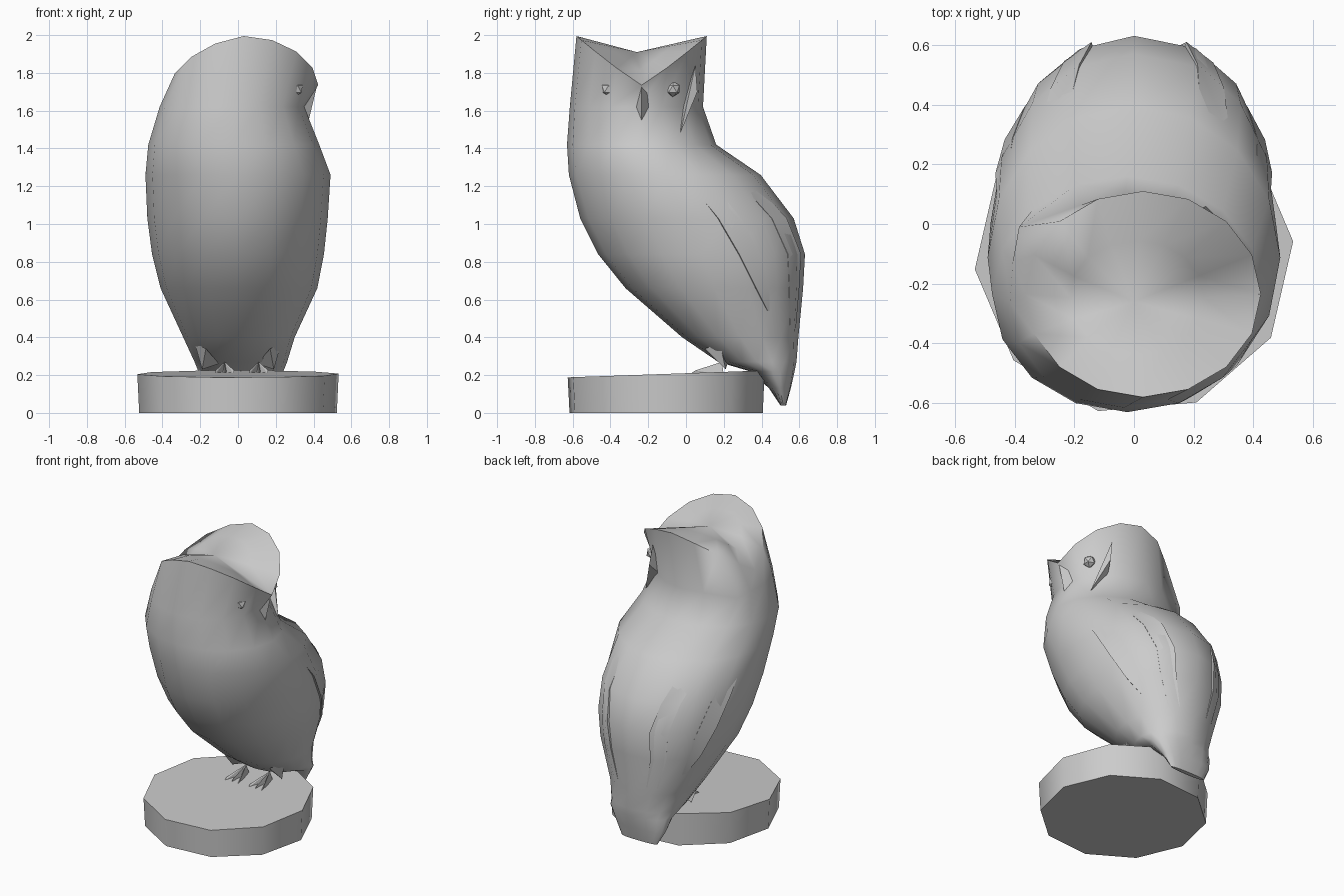
import bpy, bmesh, math
from mathutils import Vector

if "Cube" in bpy.data.objects:
    bpy.data.objects.remove(bpy.data.objects["Cube"], do_unlink=True)

stone = bpy.data.materials.new("plain grey")
stone.use_nodes = True
GREY = (0.6, 0.6, 0.6, 1)
stone.diffuse_color = GREY
stone.node_tree.nodes["Principled BSDF"].inputs["Base Color"].default_value = GREY
SIDES = 16


def make(name, bm, angle=35):
    bmesh.ops.recalc_face_normals(bm, faces=bm.faces)
    mesh = bpy.data.meshes.new(name)
    bm.to_mesh(mesh)
    bm.free()
    ob = bpy.data.objects.new(name, mesh)
    bpy.context.collection.objects.link(ob)
    mesh.materials.append(stone)
    bpy.ops.object.select_all(action="DESELECT")
    ob.select_set(True)
    bpy.context.view_layer.objects.active = ob
    bpy.ops.object.shade_smooth_by_angle(angle=math.radians(angle))
    return ob


# Body sections: z, left x, right x, front y, back y
SECTIONS = [
    (0.04, -0.14, 0.13, 0.50, 0.53),
    (0.13, -0.19, 0.18, 0.44, 0.555),
    (0.22, -0.21, 0.24, 0.34, 0.575),
    (0.27, -0.23, 0.26, 0.17, 0.585),
    (0.40, -0.29, 0.30, -0.02, 0.595),
    (0.66, -0.41, 0.42, -0.32, 0.62),
    (0.84, -0.455, 0.455, -0.465, 0.63),
    (1.03, -0.48, 0.475, -0.56, 0.57),
    (1.26, -0.49, 0.49, -0.62, 0.395),
    (1.42, -0.475, 0.43, -0.63, 0.16),
    (1.62, -0.415, 0.35, -0.615, 0.09),
]


def section(z):
    for a, b in zip(SECTIONS, SECTIONS[1:]):
        if a[0] <= z <= b[0]:
            f = (z - a[0]) / (b[0] - a[0])
            return [p + (q - p) * f for p, q in zip(a, b)]


def point(z, t, grow=1.0):
    z, x0, x1, y0, y1 = section(z)
    c, s = math.cos(t), math.sin(t)
    # The back is squarer where the folded wings and tail lie
    power = 0.82 if s > 0 and (z < 0.7 or (c > 0 and z < 1.1)) else 1
    c = math.copysign(abs(c) ** power, c)
    return Vector(((x0 + x1) / 2 + grow * (x1 - x0) / 2 * c,
                   (y0 + y1) / 2 + grow * (y1 - y0) / 2 * s, z))


# Body and head: one loft, ending in a saddle crown with two ear tips
bm = bmesh.new()
angles = [math.tau * i / SIDES for i in range(SIDES)]
rings = [[bm.verts.new(point(s[0], t)) for t in angles] for s in SECTIONS]
# Shoulder corner at the nape
rings[-1][6].co = (-0.385, -0.01, 1.61)
rings[-1][7].co.x -= 0.02
# Brow line in front, lower rounded edge behind, then a rounded crown
centre = Vector((0, -0.26, 1.91))
brow, dome = [], []
for t in angles:
    c, s = math.cos(t), abs(math.sin(t))
    edge = Vector((0.03 + 0.395 * c, -0.235 + 0.345 * math.sin(t), 1.735 + 0.26 * s ** 1.1))
    back = max(0, -c) * (0.4 + 0.6 * s)
    edge.z -= 0.05 * back
    brow.append(bm.verts.new(edge))
    dome.append(bm.verts.new(edge.lerp(centre, 0.45) + Vector((-0.03, 0, 0.035)) * back))
rings += [brow, dome]
for low, high in zip(rings, rings[1:]):
    for i in range(SIDES):
        j = (i + 1) % SIDES
        bm.faces.new((low[i], low[j], high[j], high[i]))
bm.faces.new(rings[0])
crown = bm.verts.new(centre)
for i in range(SIDES):
    bm.faces.new((dome[i], dome[(i + 1) % SIDES], crown))
make("owl_body", bm, 58)


def hull(name, points):
    bm = bmesh.new()
    for p in points:
        bm.verts.new(p)
    bmesh.ops.convex_hull(bm, input=bm.verts)
    return make(name, bm, 20)


# Folded wing edges: slim ridges that rise from the body and sink back into it
def ridge(name, side, rows, width):
    bm = bmesh.new()
    loops = []
    for z, degrees, grow in rows:
        loop = []
        for offset, g in ((0, grow), (width, 0.985), (width, 0.93), (0, 0.93)):
            t = math.radians(degrees + offset)
            loop.append(bm.verts.new(point(z, t if side > 0 else math.pi - t, g)))
        loops.append(loop)
    for low, high in zip(loops, loops[1:]):
        for k in range(4):
            bm.faces.new((low[k], low[k - 3], high[k - 3], high[k]))
    bm.faces.new(loops[0])
    bm.faces.new(loops[-1])
    make(name, bm)


for name, side in (("left", 1), ("right", -1)):
    ridge(f"{name}_wing_front_edge", side,
          [(0.54, 34, 0.99), (0.66, 28, 1.01), (0.84, 21, 1.02), (1.03, 17, 1.01), (1.12, 15, 0.985)], 14)
    ridge(f"{name}_wing_back_edge", side,
          [(0.45, 74, 0.985), (0.66, 73, 1.0), (0.84, 72, 1.012), (1.03, 68, 1.01), (1.2, 62, 0.98)], -14)

# Beak, cheek edge and eyes on the turned face
hull("beak", [(0.42, -0.235, 1.74), (0.30, -0.31, 1.70), (0.30, -0.16, 1.70),
              (0.37, -0.235, 1.53), (0.28, -0.235, 1.52)])
hull("cheek_edge", [(0.22, 0.05, 1.84), (0.33, -0.03, 1.48), (0.24, 0.06, 1.70), (0.2, -0.03, 1.6)])
for name, y in (("right_eye", -0.41), ("left_eye", -0.07)):
    bm = bmesh.new()
    bmesh.ops.create_icosphere(bm, subdivisions=1, radius=0.042)
    bmesh.ops.translate(bm, vec=(0.305, y, 1.715), verts=bm.verts)
    make(name, bm, 20)

# Feet: three slim toes on each side under the belly
for name, x in (("left", 0.11), ("right", -0.07)):
    for k in (-1, 0, 1):
        tip = x + 0.05 * k
        hull(f"{name}_toe_{k + 2}", [(tip, 0.02, 0.205), (x - 0.02, 0.2, 0.2),
                                     (x + 0.02, 0.2, 0.2), (x, 0.19, 0.27), (tip, 0.05, 0.225)])
for name, side in (("left", 1), ("right", -1)):
    hull(f"{name}_thigh", [(side * 0.17, 0.10, 0.34), (side * 0.23, 0.18, 0.37),
                           (side * 0.19, 0.21, 0.23), (side * 0.1, 0.22, 0.26)])

# Ten-sided plinth with a slightly tilted top
bm = bmesh.new()
bmesh.ops.create_cone(bm, cap_ends=True, segments=10, radius1=0.525, radius2=0.535, depth=0.2)
turn = math.radians(-13)
for v in bm.verts:
    top = v.co.z > 0
    x, y = v.co.x, v.co.y
    v.co.x = x * math.cos(turn) - y * math.sin(turn)
    v.co.y = x * math.sin(turn) + y * math.cos(turn) - 0.105
    v.co.z = 0.21 + 0.035 * v.co.y if top else 0
make("plinth", bm, 45)
